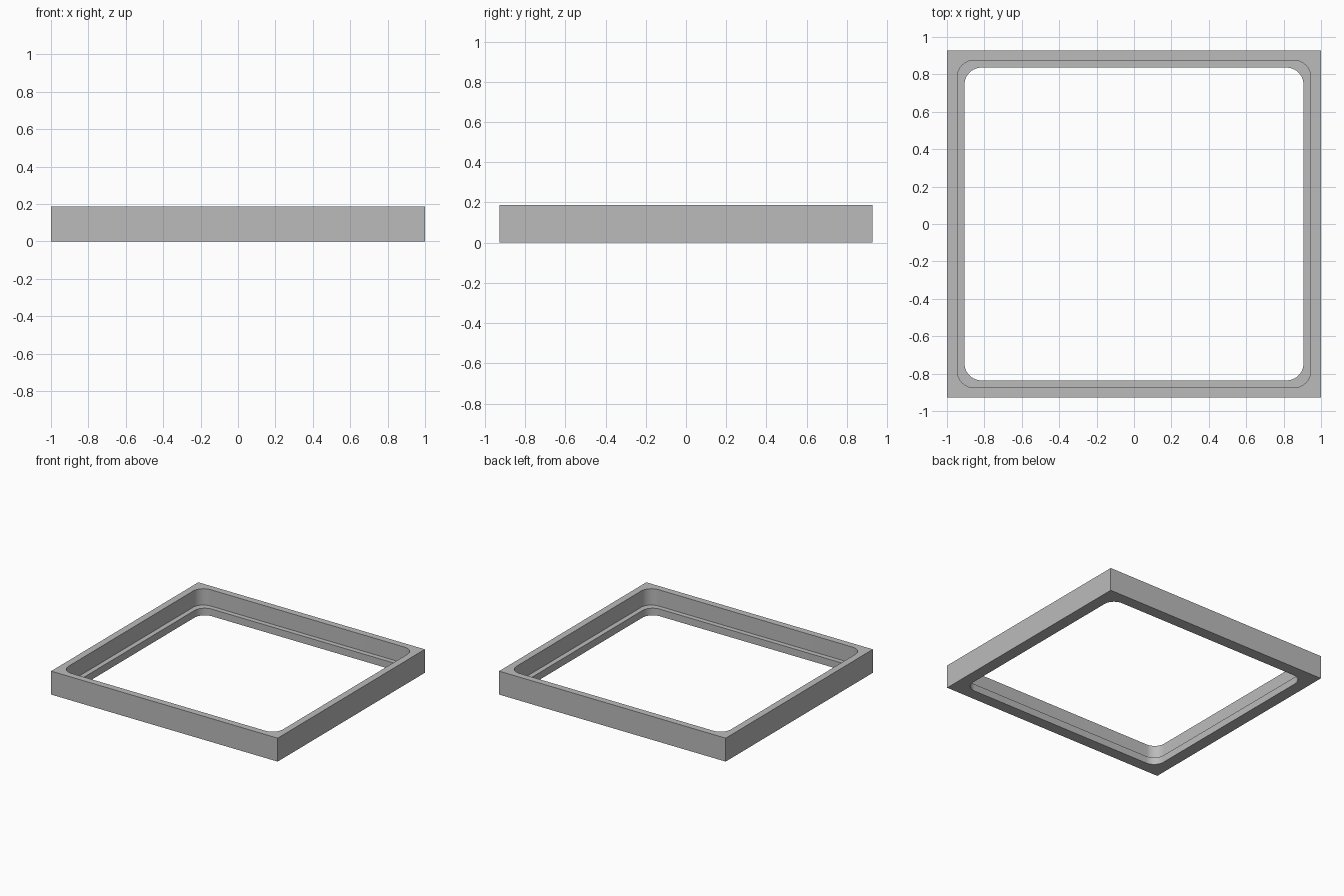
import bpy
import bmesh
from math import sin, cos, pi

if "Cube" in bpy.data.objects:
    bpy.data.objects.remove(bpy.data.objects["Cube"])

HEIGHT, LEDGE = 0.187, 0.057
CORNER_STEPS = 12

grey = bpy.data.materials.new("plain grey")
grey.use_nodes = True
colour = (0.5, 0.5, 0.5, 1)
grey.diffuse_color = colour
grey.node_tree.nodes["Principled BSDF"].inputs["Base Color"].default_value = colour


def rounded_ring(bm, hx, hy, radius, z):
    """Vertices of a rounded rectangle, counter-clockwise."""
    ring = []
    for i, (sx, sy) in enumerate([(1, 1), (-1, 1), (-1, -1), (1, -1)]):
        for k in range(CORNER_STEPS + 1):
            a = (i + k / CORNER_STEPS) * pi / 2
            ring.append(bm.verts.new((sx * (hx - radius) + radius * cos(a),
                                      sy * (hy - radius) + radius * sin(a), z)))
    return ring


# Cross-section of the frame: half width, half depth, corner radius, height
section = [
    (1.0, 0.928, 0, 0),
    (1.0, 0.928, 0, HEIGHT),
    (0.945, 0.875, 0.09, HEIGHT),
    (0.945, 0.875, 0.09, LEDGE),
    (0.906, 0.836, 0.09, LEDGE),
    (0.906, 0.836, 0.09, 0),
]

# Sweep the stepped section around the frame
bm = bmesh.new()
rings = [rounded_ring(bm, *row) for row in section]
for low, high in zip(rings, rings[1:] + rings[:1]):
    for j in range(len(low)):
        n = (j + 1) % len(low)
        bm.faces.new((low[j], low[n], high[n], high[j]))
bmesh.ops.remove_doubles(bm, verts=bm.verts, dist=0.0001)
bmesh.ops.recalc_face_normals(bm, faces=bm.faces)

mesh = bpy.data.meshes.new("stepped_frame")
bm.to_mesh(mesh)
bm.free()
mesh.materials.append(grey)
frame = bpy.data.objects.new("stepped_frame", mesh)
bpy.context.collection.objects.link(frame)

# Smooth the rounded corners, keep the edges sharp
bpy.context.view_layer.objects.active = frame
frame.select_set(True)
bpy.ops.object.shade_smooth_by_angle()
